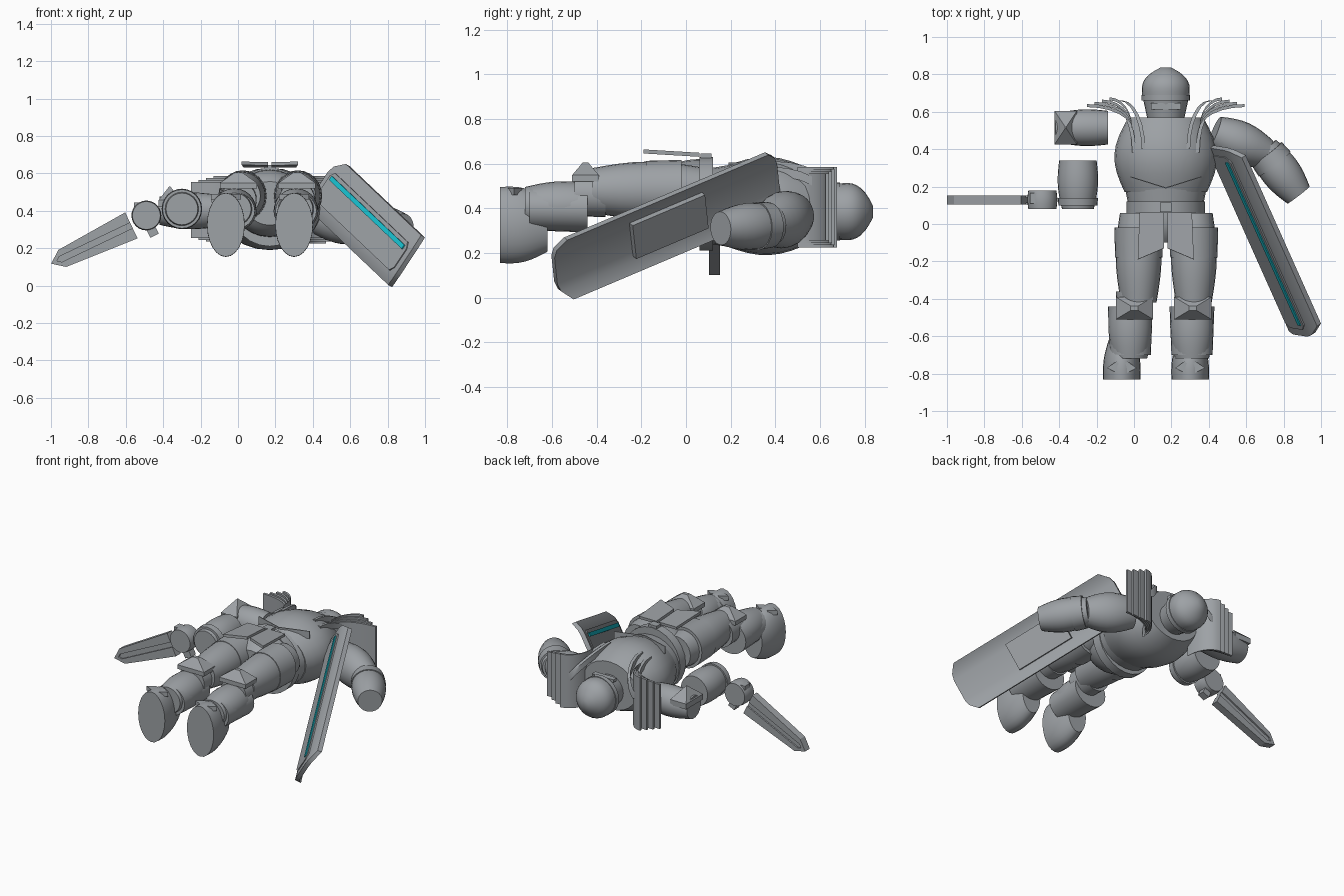
import bpy, bmesh, math
from mathutils import Vector

cube = bpy.data.objects.get("Cube")
if cube:
    bpy.data.objects.remove(cube)


def material(name, color):
    made = bpy.data.materials.new(name)
    made.use_nodes = True
    made.diffuse_color = color
    made.node_tree.nodes["Principled BSDF"].inputs["Base Color"].default_value = color
    return made


STEEL = material("steel grey", (.34, .36, .38, 1))
TEAL = material("glowing teal", (.01, .55, .65, 1))
ACROSS, ALONG, UP = Vector((1, 0, 0)), Vector((0, 1, 0)), Vector((0, 0, 1))
MIDDLE = .17  # body centre line


def skin(name, rings, mat=STEEL):
    """Joins equal rings of points into a closed, capped solid."""
    bm = bmesh.new()
    rows = [[bm.verts.new(point) for point in ring] for ring in rings]
    for low, high in zip(rows, rows[1:]):
        for i in range(len(low)):
            bm.faces.new((low[i - 1], low[i], high[i], high[i - 1]))
    bm.faces.new(rows[0])
    bm.faces.new(rows[-1])
    bmesh.ops.recalc_face_normals(bm, faces=bm.faces)
    mesh = bpy.data.meshes.new(name)
    bm.to_mesh(mesh)
    bm.free()
    mesh.materials.append(mat)
    mesh.shade_smooth()
    mesh.set_sharp_from_angle(angle=math.radians(30))
    bpy.context.collection.objects.link(bpy.data.objects.new(name, mesh))


def barrel(name, start, end, first, last, bulge=0, depth=1, power=1, steps=8, sides=24):
    """Round solid from start to end; depth scales the upward radius."""
    start, end = Vector(start), Vector(end)
    side = (end - start).cross(UP).normalized()
    rise = side.cross(end - start).normalized() * depth
    rings = []
    for step in range(steps + 1):
        t = step / steps
        radius = first + (last - first) * t ** power + bulge * math.sin(math.pi * t)
        centre = start.lerp(end, t)
        turns = [math.tau * i / sides for i in range(sides)]
        rings.append([centre + (side * math.cos(a) + rise * math.sin(a)) * radius for a in turns])
    skin(name, rings)


def lengthwise(name, x, z, start, end, first, last, **shape):
    """Barrel lying along the body."""
    barrel(name, (x, start, z), (x, end, z), first, last, **shape)


def plate(name, outline, origin, u, v, thick, mat=STEEL):
    """Flat outline in the u, v plane, thickened along its normal."""
    normal = u.cross(v).normalized() * thick / 2
    skin(name, [[Vector(origin) + u * a + v * b + normal * face for a, b in outline]
                for face in (-1, 1)], mat)


def rect(a, b):
    return [(-a, -b), (a, -b), (a, b), (-a, b)]


def chamfered(a, b, cut):
    return [(s * p, t * q) for s, t in ((-1, -1), (1, -1), (1, 1), (-1, 1))
            for p, q in ([(a, b - cut), (a - cut, b)] if s * t > 0 else [(a - cut, b), (a, b - cut)])]


def pyramid(name, centre, a, b, height, tip):
    """Blunt four-sided spike pointing up."""
    skin(name, [[Vector(centre) + UP * h + ACROSS * p * k + ALONG * q * k for p, q in rect(a, b)]
                for h, k in ((0, 1), (height / 3, 1), (height, tip))])


# Torso, belt and pelvis
lengthwise("breastplate", MIDDLE, .41, .17, .57, .22, .2, bulge=.065, depth=.8)
lengthwise("abdomen", MIDDLE, .41, .1, .2, .2, .22, depth=.84)
lengthwise("belt", MIDDLE, .42, .06, .12, .21, .21, steps=1)
lengthwise("pelvis", MIDDLE, .44, .08, -.1, .2, .13, power=3, depth=.9)
plate("belt_buckle", rect(.03, .025), (MIDDLE, .09, .63), ACROSS, ALONG, .03)

# Helmet
lengthwise("neck", MIDDLE, .385, .54, .62, .1, .1, steps=1)
lengthwise("face_guard", MIDDLE, .385, .57, .67, .1, .122)
lengthwise("helmet_brow", MIDDLE, .385, .66, .69, .13, .13, steps=1)
lengthwise("helmet_dome", MIDDLE, .385, .69, .838, .126, .025, power=3, bulge=.005)
plate("visor", rect(.08, .018), (MIDDLE, .63, .49), ACROSS, ALONG, .02)

# Parts mirrored about the body centre line
quarter = [math.pi / 2 * i / 6 for i in range(7)]
for side, s in (("right", -1), ("left", 1)):
    out = ACROSS * s
    plate(side + "_breast_trim", [(0, 0), (.19, .06), (.19, .065), (0, .006)],
          (MIDDLE, .19, .58), out, ALONG, .05)
    plate(side + "_tasset", [(.01, .06), (.14, .06), (.15, -.19), (.01, -.13)],
          (MIDDLE, 0, .643), out, Vector((0, 1, -.06)), .018)
    # Overlapping shoulder plates, the shortest on top
    for layer in range(4):
        rings = []
        for a in quarter:
            x = MIDDLE + s * (.18 + (.24 - .04 * layer) * (1 - math.sin(a)))
            y = .5 + (.125 + .012 * layer) * math.cos(a)
            rings.append([(x, y + gap, .405 + half * (.15 + .01 * layer))
                          for gap, half in ((0, -1), (.016, -1), (.016, 1), (0, 1))])
        skin(side + "_shoulder_plate", rings)
    # Straps curving over the shoulder onto the chest
    for shift in (0, .05):
        rings = []
        for a in quarter:
            x = .24 - .12 * math.cos(a) + shift
            y = .4 + .26 * math.sin(a) - shift / 3
            z = .44 + .15 * math.cos(a) - shift / 2
            rings.append([(MIDDLE + s * (x + p), y, z + q) for p, q in rect(.01, .02)])
        skin(side + "_chest_strap", rings)

# Legs
for side, thigh, shin, foot in (("right", .025, -.02, -.065), ("left", .32, .31, .3)):
    knee = (thigh + shin) / 2
    lengthwise(side + "_thigh", thigh, .48, -.42, .06, .095, .1, bulge=.025, depth=1.05)
    lengthwise(side + "_thigh_cuff", thigh, .48, -.18, -.02, .126, .13, steps=1, depth=1.05)
    lengthwise(side + "_knee", knee, .46, -.5, -.36, .095, .1)
    pyramid(side + "_knee_cap", (knee, -.45, .52), .1, .06, .085, .2)
    lengthwise(side + "_shin", shin, .41, -.72, -.45, .09, .11, bulge=.015, depth=.95)
    lengthwise(side + "_greave_cuff", shin, .4, -.7, -.44, .11, .12, steps=1, depth=.9)
    lengthwise(side + "_boot", foot, .325, -.832, -.62, .1, .07, bulge=.012, depth=1.7)
    plate(side + "_boot_trim", [(-.08, 0), (-.03, .035), (0, .01), (.03, .035), (.08, 0), (0, -.04)],
          (foot, -.77, .475), ACROSS, ALONG, .03)

# Right arm, reaching outward
barrel("right_upper_arm", (-.42, .515, .4), (-.14, .515, .4), .075, .09, bulge=.015)
pyramid("right_elbow_spike", (-.365, .515, .42), .06, .09, .11, .05)
lengthwise("right_forearm", -.3, .41, .08, .34, .085, .1, bulge=.015)
lengthwise("right_forearm_cuff", -.3, .41, .1, .14, .104, .108, steps=1)
lengthwise("right_hand", -.49, .375, .08, .18, .075, .075, bulge=.005)
plate("hand_guard", rect(.022, .028), (-.535, .138, .43), ACROSS, ALONG, .03)

# Sword: two tapering edge halves around a sunken groove
blade = Vector((-.9, 0, -.43)).normalized()
broad = blade.cross(ALONG)
root = Vector((-.57, .128, .322))
for edge in (-1, 1):
    plate("blade_half", [(0, .016), (0, .077), (.41, .05), (.475, 0), (.44, 0), (.42, .016)],
          root, blade, broad * edge, .05)
plate("blade_groove", rect(.22, .018), root + blade * .22, blade, broad, .03)
plate("sword_pommel", rect(.025, .02), (-.455, .13, .285), blade, broad, .05)

# Left arm, bent behind the shield
shoulder, elbow, wrist = (Vector(p) for p in ((.43, .49, .37), (.71, .375, .325), (.88, .155, .31)))
barrel("left_upper_arm", shoulder, elbow, .09, .08, bulge=.03, depth=1.1)
barrel("left_forearm", elbow.lerp(wrist, -.1), wrist, .085, .075, bulge=.025)
barrel("left_forearm_cuff", elbow, elbow.lerp(wrist, .25), .102, .108, steps=1)

# Shield: chamfered slab with swept-back wings
length, width = Vector((.38, -.85, -.36)).normalized(), Vector((.55, -.09, .83)).normalized()
front = length.cross(width)
centre = Vector((.685, -.085, .33))
rings = []
for across in (-.16, -.11, -.07, .07, .11, .16):
    wing = max(abs(across) - .07, 0)
    half = .585 - 7 * wing ** 2
    middle = centre + width * across + front * (.012 - 4 * wing ** 2)
    rings.append([middle + length * a + front * b for a, b in rect(half, .014)])
skin("shield", rings)
for name, outline, across, lift, thick, mat in (
        ("shield_face", chamfered(.54, .09, .03), 0, .025, .012, STEEL),
        ("shield_light", rect(.51, .013), .055, .033, .009, TEAL),
        ("shield_back_plate", rect(.19, .09), 0, -.012, .04, STEEL)):
    plate(name, outline, centre + width * across + front * lift, length, width, thick, mat)
